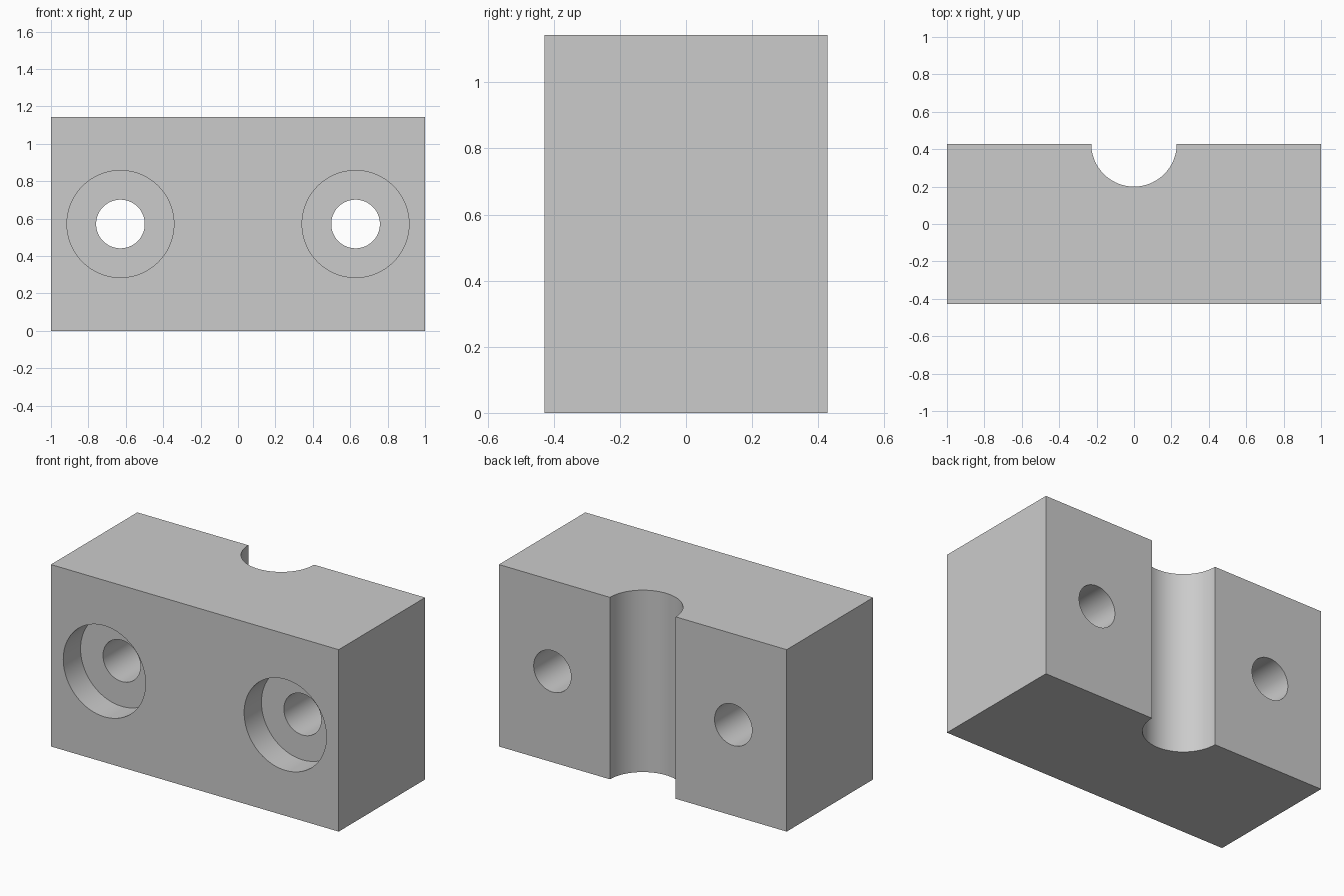
import bpy
import bmesh
import math
from mathutils import Vector

cube = bpy.data.objects.get("Cube")
if cube:
    bpy.data.objects.remove(cube, do_unlink=True)

# Block dimensions
HALF_X, HALF_Y, HEIGHT = 1.0, 0.4286, 1.143
GROOVE_R, HOLE_X, HOLE_R = 0.2286, 0.6286, 0.13
BORE_R, BORE_DEPTH = 0.286, 0.172

# Plain grey material
grey = bpy.data.materials.new("plain_grey")
grey.use_nodes = True
color = (0.6, 0.6, 0.6, 1)
grey.diffuse_color = color
grey.node_tree.nodes["Principled BSDF"].inputs["Base Color"].default_value = color

# Block: plan outline with a half-round groove in the back, extruded upward
outline = [(-HALF_X, HALF_Y), (-HALF_X, -HALF_Y), (HALF_X, -HALF_Y), (HALF_X, HALF_Y)]
steps = 48
for i in range(steps + 1):
    a = -math.pi * i / steps
    outline.append((GROOVE_R * math.cos(a), HALF_Y + GROOVE_R * math.sin(a)))

bm = bmesh.new()
base = bm.faces.new([bm.verts.new((x, y, 0)) for x, y in outline])
top = bmesh.ops.extrude_face_region(bm, geom=[base])
top_verts = [g for g in top["geom"] if isinstance(g, bmesh.types.BMVert)]
bmesh.ops.translate(bm, verts=top_verts, vec=Vector((0, 0, HEIGHT)))
bmesh.ops.recalc_face_normals(bm, faces=bm.faces)
mesh = bpy.data.meshes.new("clamp_block")
bm.to_mesh(mesh)
bm.free()
mesh.materials.append(grey)
block = bpy.data.objects.new("clamp_block", mesh)
bpy.context.collection.objects.link(block)


def drill(x, radius, y_start, y_end):
    """Cut a round hole along y through the block."""
    bpy.ops.mesh.primitive_cylinder_add(
        vertices=96, radius=radius, depth=y_end - y_start,
        location=(x, (y_start + y_end) / 2, HEIGHT / 2),
        rotation=(math.pi / 2, 0, 0))
    cutter = bpy.context.object
    cutter.name = "hole_cutter"
    cutter.hide_render = True
    cutter.data.materials.append(grey)
    cut = block.modifiers.new("hole", "BOOLEAN")
    cut.operation = "DIFFERENCE"
    cut.solver = "EXACT"
    cut.object = cutter
    bpy.context.view_layer.objects.active = block
    bpy.ops.object.modifier_apply(modifier=cut.name)
    bpy.data.objects.remove(cutter, do_unlink=True)


# Counterbored screw holes on both sides
for side in (-1, 1):
    drill(side * HOLE_X, BORE_R, -HALF_Y - 0.1, -HALF_Y + BORE_DEPTH)
    drill(side * HOLE_X, HOLE_R, -HALF_Y - 0.1, HALF_Y + 0.1)

# Smooth round walls, crisp edges
bpy.ops.object.select_all(action="DESELECT")
block.select_set(True)
bpy.context.view_layer.objects.active = block
bpy.ops.object.shade_smooth_by_angle(angle=math.radians(30))
